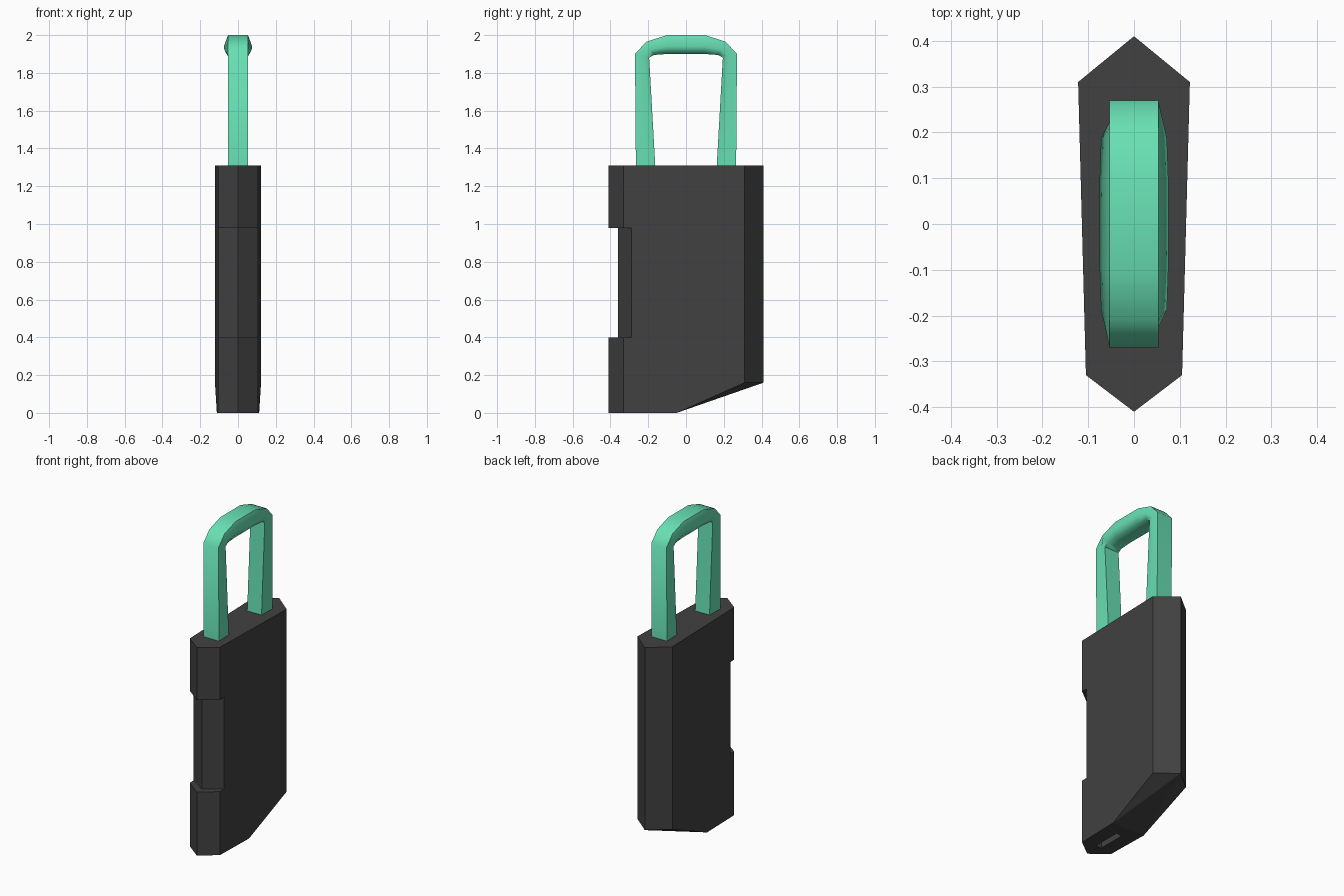
import bpy
import bmesh
from math import radians

if "Cube" in bpy.data.objects:
    bpy.data.objects.remove(bpy.data.objects["Cube"])


def material(name, rgb):
    mat = bpy.data.materials.new(name)
    mat.use_nodes = True
    color = (*rgb, 1)
    mat.diffuse_color = color
    bsdf = next(n for n in mat.node_tree.nodes if n.type == "BSDF_PRINCIPLED")
    bsdf.inputs["Base Color"].default_value = color
    return mat


def finish(bm, name, mat):
    bmesh.ops.recalc_face_normals(bm, faces=bm.faces[:])
    mesh = bpy.data.meshes.new(name)
    bm.to_mesh(mesh)
    bm.free()
    mesh.materials.append(mat)
    obj = bpy.data.objects.new(name, mesh)
    bpy.context.collection.objects.link(obj)
    return obj


def prism(name, outline, z0, z1, mat):
    bm = bmesh.new()
    face = bm.faces.new([bm.verts.new((x, y, z0)) for x, y in outline])
    ext = bmesh.ops.extrude_face_region(bm, geom=[face])["geom"]
    verts = [v for v in ext if isinstance(v, bmesh.types.BMVert)]
    bmesh.ops.translate(bm, vec=(0, 0, z1 - z0), verts=verts)
    return finish(bm, name, mat)


charcoal = material("charcoal", (0.053, 0.053, 0.053))
mint = material("mint green", (0.138, 0.745, 0.456))

# Body: convex tapered block, pointed front and back, sloped underside
TOP, SLOPE = 1.31, 0.16
half = [(0, -0.41, 0), (0.105, -0.33, 0), (0.112, -0.05, 0),
        (0.122, 0.31, SLOPE), (0, 0.41, SLOPE),
        (0, -0.41, TOP), (0.105, -0.33, TOP), (0.122, 0.31, TOP), (0, 0.41, TOP)]
bm = bmesh.new()
for x, y, z in half:
    for side in ((1, -1) if x else (1,)):
        bm.verts.new((x * side, y, z))
bmesh.ops.convex_hull(bm, input=bm.verts[:])
bmesh.ops.dissolve_limit(bm, angle_limit=radians(1), verts=bm.verts[:], edges=bm.edges[:])
body = finish(bm, "lock_body", charcoal)

# Cutters: front grip recess and key slot underneath
recess = prism("recess_cutter",
               [(-0.3, -0.6), (0.3, -0.6), (0.3, -0.16), (0, -0.36), (-0.3, -0.16)],
               0.4, 0.98, charcoal)
slot = prism("slot_cutter",
             [(-0.02, -0.31), (0.02, -0.31), (0.02, -0.13), (-0.02, -0.13)],
             -0.1, 0.04, charcoal)
for cutter in (recess, slot):
    mod = body.modifiers.new(cutter.name, "BOOLEAN")
    mod.operation = "DIFFERENCE"
    mod.solver = "EXACT"
    mod.object = cutter
    cutter.hide_render = True
    cutter.hide_viewport = True

# Shackle: loft of six-sided sections
# each station: inner y, inner z, outer y, outer z, half width at the middle
stations = [(-0.16, 1.26, -0.265, 1.26, 0.05),
            (-0.195, 1.88, -0.27, 1.9, 0.053),
            (-0.17, 1.895, -0.21, 1.965, 0.072),
            (-0.1, 1.9, -0.1, 2.0, 0.075)]
stations += [(-a, b, -c, d, w) for a, b, c, d, w in reversed(stations)]
bm = bmesh.new()
rings = []
for iy, iz, oy, oz, w in stations:
    my, mz = iy + (oy - iy) * 0.4, iz + (oz - iz) * 0.4
    section = [(0.05, iy, iz), (w, my, mz), (0.053, oy, oz),
               (-0.053, oy, oz), (-w, my, mz), (-0.05, iy, iz)]
    rings.append([bm.verts.new(p) for p in section])
for a, b in zip(rings, rings[1:]):
    for i in range(6):
        j = (i + 1) % 6
        bm.faces.new((a[i], a[j], b[j], b[i]))
bm.faces.new(rings[0])
bm.faces.new(rings[-1])
shackle = finish(bm, "shackle", mint)

bpy.ops.object.select_all(action="DESELECT")
shackle.select_set(True)
bpy.context.view_layer.objects.active = shackle
bpy.ops.object.shade_smooth_by_angle(angle=radians(60))
